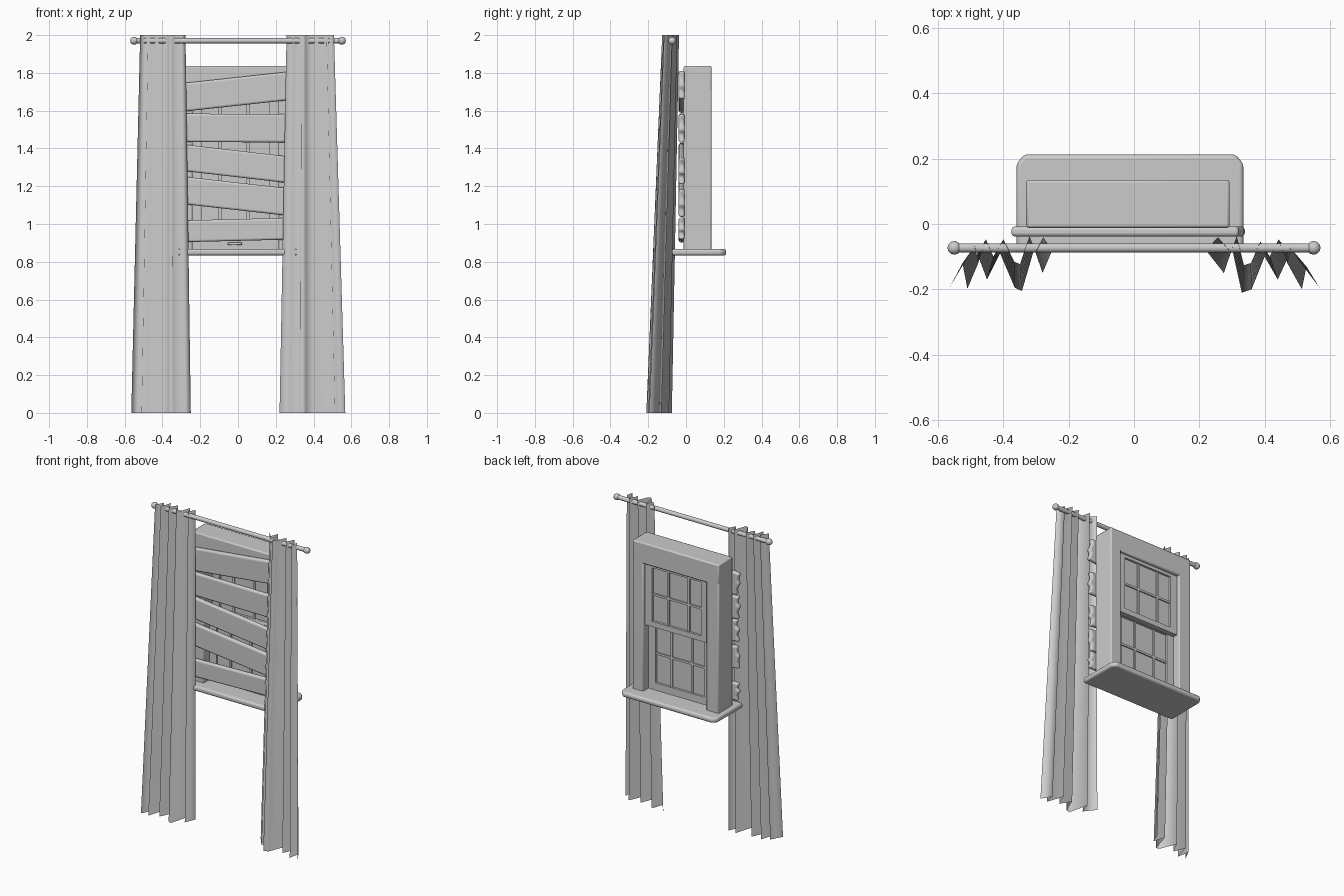
import bpy, bmesh, math
from mathutils import Matrix, Vector

if "Cube" in bpy.data.objects:
    bpy.data.objects.remove(bpy.data.objects["Cube"])

grey = bpy.data.materials.new("plain grey")
grey.use_nodes = True
COLOUR = (0.6, 0.6, 0.6, 1)
grey.diffuse_color = COLOUR
grey.node_tree.nodes["Principled BSDF"].inputs["Base Color"].default_value = COLOUR


def finish(name, bm, bevel=0, segments=2, angle=35):
    """Turn a bmesh into a shaded, coloured object."""
    bmesh.ops.recalc_face_normals(bm, faces=bm.faces)
    mesh = bpy.data.meshes.new(name)
    bm.to_mesh(mesh)
    bm.free()
    mesh.materials.append(grey)
    obj = bpy.data.objects.new(name, mesh)
    bpy.context.collection.objects.link(obj)
    if bevel:
        mod = obj.modifiers.new("Bevel", "BEVEL")
        mod.width, mod.segments = bevel, segments
    bpy.ops.object.select_all(action="DESELECT")
    obj.select_set(True)
    bpy.context.view_layer.objects.active = obj
    bpy.ops.object.shade_smooth_by_angle(angle=math.radians(angle))
    return obj


def add_box(bm, x, y, z):
    """Add a box given (low, high) ranges."""
    size = [b - a for a, b in (x, y, z)]
    mid = [(a + b) / 2 for a, b in (x, y, z)]
    bmesh.ops.create_cube(bm, size=1, matrix=Matrix.Translation(mid) @ Matrix.Diagonal((*size, 1)))


def box(name, x, y, z, bevel=0, segments=2):
    bm = bmesh.new()
    add_box(bm, x, y, z)
    return finish(name, bm, bevel, segments)


def prism(name, outline, depth, place, bevel=0, segments=3):
    """Extrude a flat outline along local z, then place it."""
    bm = bmesh.new()
    face = bm.faces.new([bm.verts.new((u, v, -depth / 2)) for u, v in outline])
    top = bmesh.ops.extrude_face_region(bm, geom=[face])["geom"]
    bmesh.ops.translate(bm, vec=(0, 0, depth), verts=[v for v in top if isinstance(v, bmesh.types.BMVert)])
    bmesh.ops.transform(bm, matrix=place, verts=bm.verts)
    return finish(name, bm, bevel, segments, angle=50)


# Window frame: two jambs and a header, flush with each other
LEFT, RIGHT = -0.33, 0.293
IN_L, IN_R = -0.24, 0.215
DEPTH = (-0.012, 0.135)
box("right_jamb", (LEFT, IN_L), DEPTH, (0.86, 1.72), 0.008)
box("left_jamb", (IN_R, RIGHT), DEPTH, (0.86, 1.72), 0.008)
box("header", (LEFT, RIGHT), DEPTH, (1.70, 1.837), 0.008)

# Sill with clipped back corners and rounded edges
sill = [(-0.36, -0.076), (0.335, -0.076), (0.335, 0.185), (0.31, 0.213), (-0.335, 0.213), (-0.36, 0.185)]
prism("sill", sill, 0.034, Matrix.Translation((0, 0, 0.851)), 0.012)


# Sashes with stiles, rails, glazing bars and a pane
def sash(name, y, z0, z1, bottom, top):
    bm = bmesh.new()
    ys = (y - 0.016, y + 0.016)
    stile = 0.05
    add_box(bm, (IN_L, IN_L + stile), ys, (z0, z1))
    add_box(bm, (IN_R - stile, IN_R), ys, (z0, z1))
    add_box(bm, (IN_L, IN_R), ys, (z0, z0 + bottom))
    add_box(bm, (IN_L, IN_R), ys, (z1 - top, z1))
    bar = (y - 0.01, y + 0.01)
    for x in (-0.095, 0.053):
        add_box(bm, (x - 0.007, x + 0.007), bar, (z0, z1))
    mid = (z0 + bottom + z1 - top) / 2
    add_box(bm, (IN_L, IN_R), bar, (mid - 0.007, mid + 0.007))
    finish(name, bm)
    box(name + "_pane", (IN_L, IN_R), (y - 0.002, y + 0.002), (z0, z1))


sash("upper_sash", 0.098, 1.295, 1.71, 0.035, 0.03)
sash("lower_sash", 0.064, 0.866, 1.33, 0.05, 0.035)
box("sash_lift", (-0.055, 0.02), (0.03, 0.05), (0.888, 0.902), 0.004)

# Boards nailed across the window, with splintered ends
boards = [(1.70, 0.15, 6.2), (1.508, 0.15, -0.3), (1.32, 0.14, -6.6), (1.148, 0.145, -6.4), (0.968, 0.115, 1.4)]
for i, (z, height, tilt) in enumerate(boards):
    half, h, cut = 0.355, height / 2, 0.012 + 0.004 * (i % 3)
    end = [(half, -h), (half - cut, -h * 0.4), (half + 0.004, -h * 0.1), (half - cut, h * 0.45), (half - 0.005, h)]
    outline = end + [(-u, -v) for u, v in end]
    place = (Matrix.Translation((-0.018, -0.023, z)) @ Matrix.Rotation(math.radians(-tilt), 4, "Y")
             @ Matrix.Rotation(math.pi / 2, 4, "X"))
    prism("board_%d" % (i + 1), outline, 0.032, place, 0.012)


# Pleated curtains, flaring forward and outward to the floor
def curtain(name, folds, top_x):
    bm = bmesh.new()
    low, high = folds[0][0], folds[-1][0]
    rows = []
    steps = 6
    for k in range(steps + 1):
        t = k / steps
        row = []
        for x, y in folds:
            f = (x - low) / (high - low)
            upper = Vector((top_x[0] + f * (top_x[1] - top_x[0]), -0.037 + (y + 0.075) * 0.66, 2.0))
            row.append(bm.verts.new(Vector((x, y, 0.0)).lerp(upper, t)))
        rows.append(row)
    for a, b in zip(rows, rows[1:]):
        for i in range(len(a) - 1):
            bm.faces.new((a[i], a[i + 1], b[i + 1], b[i]))
    finish(name, bm, angle=180)


curtain("right_curtain", [(-0.565, -0.195), (-0.525, -0.12), (-0.51, -0.198), (-0.48, -0.09), (-0.45, -0.17),
                          (-0.41, -0.09), (-0.365, -0.195), (-0.343, -0.205), (-0.305, -0.075),
                          (-0.28, -0.15), (-0.25, -0.08)], (-0.518, -0.278))
curtain("left_curtain", [(0.22, -0.08), (0.275, -0.15), (0.3, -0.075), (0.33, -0.21), (0.36, -0.2), (0.4, -0.1),
                         (0.44, -0.17), (0.477, -0.09), (0.514, -0.2), (0.528, -0.13), (0.568, -0.195)],
        (0.257, 0.508))

# Curtain rod with knobs
ROD_Y, ROD_Z = -0.073, 1.97
bm = bmesh.new()
along_x = Matrix.Translation((0, ROD_Y, ROD_Z)) @ Matrix.Rotation(math.pi / 2, 4, "Y")
bmesh.ops.create_cone(bm, cap_ends=True, segments=16, radius1=0.014, radius2=0.014, depth=1.1, matrix=along_x)
finish("curtain_rod", bm)
for side, name in ((-1, "right_knob"), (1, "left_knob")):
    bm = bmesh.new()
    spot = Matrix.Translation((side * 0.55, ROD_Y, ROD_Z)) @ Matrix.Rotation(math.pi / 2, 4, "Y")
    bmesh.ops.create_uvsphere(bm, u_segments=12, v_segments=6, radius=0.021, matrix=spot)
    finish(name, bm)
